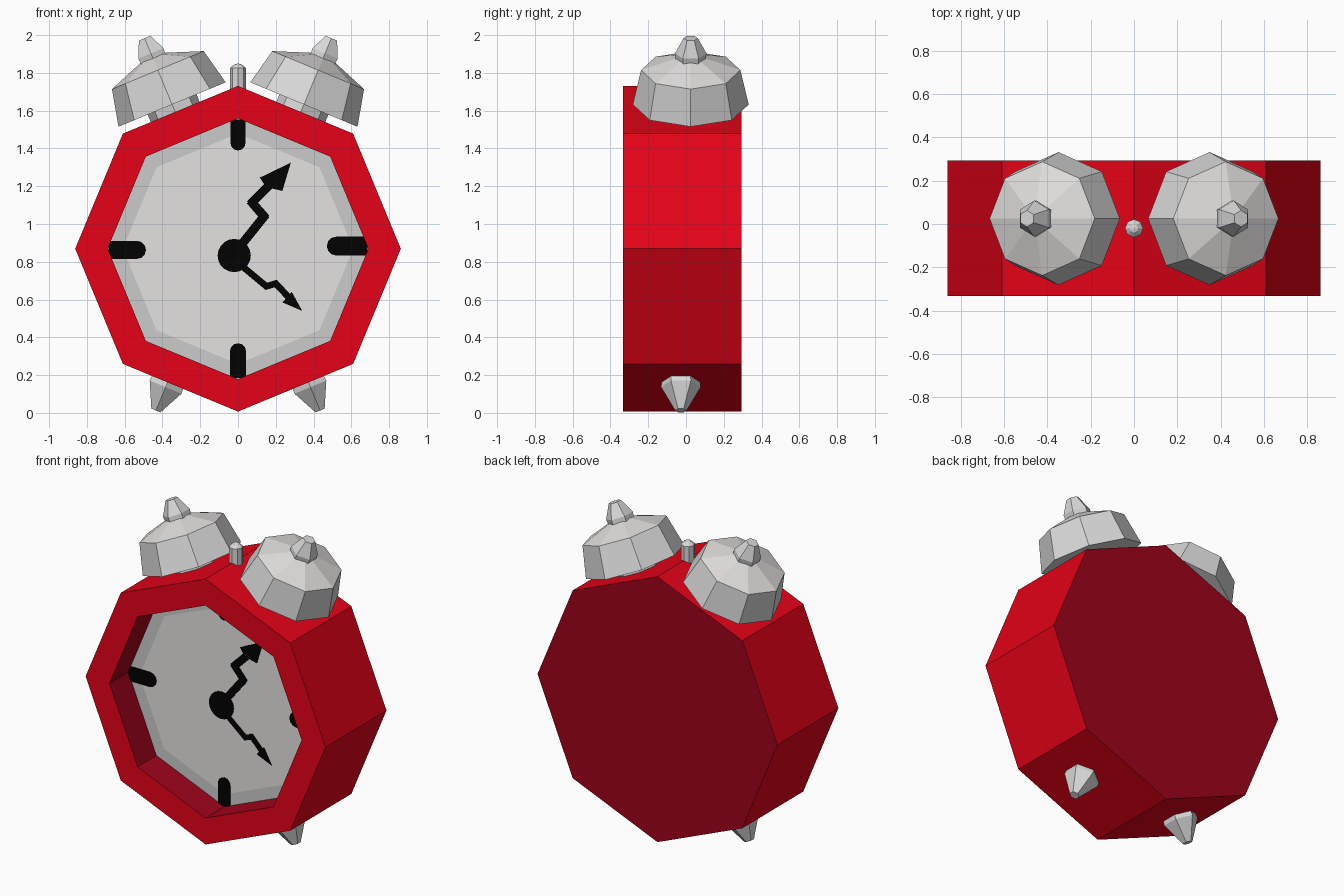
import bpy, bmesh, math
from mathutils import Matrix, Vector

if "Cube" in bpy.data.objects:
    bpy.data.objects.remove(bpy.data.objects["Cube"])


def material(name, rgb):
    m = bpy.data.materials.new(name)
    m.diffuse_color = (*rgb, 1)
    m.use_nodes = True
    m.node_tree.nodes["Principled BSDF"].inputs["Base Color"].default_value = m.diffuse_color
    return m


RED = material("red", (0.78, 0.0005, 0.009))
DARK_RED = material("dark red", (0.35, 0.001, 0.011))
METAL = material("light grey metal", (0.69, 0.69, 0.69))
DOME = material("warm light grey", (0.74, 0.725, 0.715))
DIAL = material("off white", (0.78, 0.765, 0.755))
BAND = material("pale grey", (0.60, 0.60, 0.60))
BLACK = material("black", (0.0005, 0.0005, 0.0005))
TILT = math.pi / 8
MID = 0.869


def finish(bm, name, mats):
    mesh = bpy.data.meshes.new(name)
    bm.to_mesh(mesh)
    bm.free()
    for m in mats:
        mesh.materials.append(m)
    ob = bpy.data.objects.new(name, mesh)
    bpy.context.collection.objects.link(ob)
    return ob


def lathe(name, profile, sides, matrix, mats, phase=0.0, slots=None, caps=(0, 0)):
    """Flat-faced turned shape from (radius, height) pairs, bottom to top; radius 0 = point."""
    bm = bmesh.new()
    rings = []
    for r, h in profile:
        n = sides if r > 0 else 1
        rings.append([bm.verts.new(matrix @ Vector((
            r * math.cos(phase + math.tau * i / sides),
            r * math.sin(phase + math.tau * i / sides), h))) for i in range(n)])
    bm.faces.new(rings[0][::-1]).material_index = caps[0]
    for k, (a, b) in enumerate(zip(rings, rings[1:])):
        for i in range(sides):
            j = (i + 1) % sides
            f = bm.faces.new((a[i], a[j], b[j], b[i]) if len(b) > 1 else (a[i], a[j], b[0]))
            f.material_index = slots[k] if slots else 0
    if len(rings[-1]) > 1:
        bm.faces.new(rings[-1]).material_index = caps[1]
    return finish(bm, name, mats)


FLOOR = -0.14


def plates(name, outlines):
    """Thin black plates lying on the dial, from anticlockwise (x, z) outlines."""
    bm = bmesh.new()
    for pts in outlines:
        area = sum(a[0] * b[1] - b[0] * a[1] for a, b in zip(pts, pts[1:] + pts[:1]))
        if area < 0:
            pts = pts[::-1]
        front = [bm.verts.new((x, FLOOR - 0.005, z)) for x, z in pts]
        back = [bm.verts.new((x, FLOOR + 0.001, z)) for x, z in pts]
        bm.faces.new(front)
        for i in range(len(pts)):
            j = (i + 1) % len(pts)
            bm.faces.new((front[j], front[i], back[i], back[j]))
    return finish(bm, name, [BLACK])


def bars(path, width):
    """Rectangles along a zigzag path."""
    out = []
    for a, b in zip(path, path[1:]):
        a, b = Vector(a), Vector(b)
        d = (b - a).normalized()
        s = Vector((-d.y, d.x)) * width / 2
        a, b = a - d * width * 0.3, b + d * width * 0.3
        out.append([tuple(p) for p in (a - s, b - s, b + s, a + s)])
    return out


def tick(angle, inner, w, shift):
    """Hour mark with a rounded inner end."""
    r0, r1 = inner + w, 0.685
    pts = [(r1, -w), (r1, w)]
    pts += [(r0 - w * math.sin(t * math.pi / 6), w * math.cos(t * math.pi / 6)) for t in range(7)]
    c, s = math.cos(angle), math.sin(angle)
    return [(x * c - (y + shift) * s, MID + x * s + (y + shift) * c) for x, y in pts]


# Octagonal case: darker back and recess wall, dial with shaded edge band
lathe("clock_case",
      [(0.862, -0.293), (0.862, 0.333), (0.69, 0.333), (0.69, -FLOOR), (0.61, -FLOOR)], 8,
      Matrix.Translation((0, 0, MID)) @ Matrix.Rotation(math.pi / 2, 4, 'X'),
      [RED, DARK_RED, BAND, DIAL], slots=[0, 0, 1, 2], caps=(1, 3))

# Dial marks and hands
marks = [(0.47, 0.05, 0.014), (0.52, 0.04, 0), (0.487, 0.048, 0.006), (0.5, 0.043, 0)]
plates("hour_marks", [tick(i * math.pi / 2, *m) for i, m in enumerate(marks)])
plates("hand_hub", [[(-0.02 + 0.088 * math.cos(i * math.tau / 20),
                      0.833 + 0.088 * math.sin(i * math.tau / 20)) for i in range(20)]])
plates("minute_hand", bars([(0.01, 0.88), (0.138, 1.04), (0.074, 1.114), (0.18, 1.22)], 0.048)
       + [[(0.28, 1.325), (0.115, 1.245), (0.15, 1.195), (0.235, 1.175)]])
plates("hour_hand", bars([(0.03, 0.77), (0.15, 0.67), (0.20, 0.685), (0.27, 0.61)], 0.035)
       + [[(0.34, 0.54), (0.285, 0.64), (0.235, 0.585)]])

for side, label in ((1, "right"), (-1, "left")):
    # Bell with stem and top knob, square to the sloping case side
    bell = Matrix.Translation((side * 0.352, 0.025, 1.64)) @ Matrix.Rotation(side * TILT, 4, 'Y')
    lathe(label + "_bell", [(0.307, -0.008), (0.263, 0.189), (0, 0.285)], 8, bell,
          [METAL, DOME], slots=[0, 1])
    lathe(label + "_bell_stem", [(0.14, -0.07), (0.14, 0.02)], 8, bell, [METAL])
    lathe(label + "_bell_knob", [(0.08, 0.235), (0.083, 0.285), (0.038, 0.372)], 6, bell,
          [METAL], phase=math.pi / 2)
    # Tapered foot
    foot = (Matrix.Translation((side * 0.372, -0.027, 0.164))
            @ Matrix.Rotation(side * (math.pi - TILT), 4, 'Y'))
    lathe(label + "_foot", [(0.10, -0.03), (0.105, 0.03), (0.03, 0.164)], 6, foot,
          [METAL], phase=math.pi / 2)

# Striker between the bells
lathe("striker", [(0.042, 1.66), (0.042, 1.825), (0.02, 1.845), (0, 1.85)], 8,
      Matrix.Translation((0, -0.02, 0)), [METAL])
